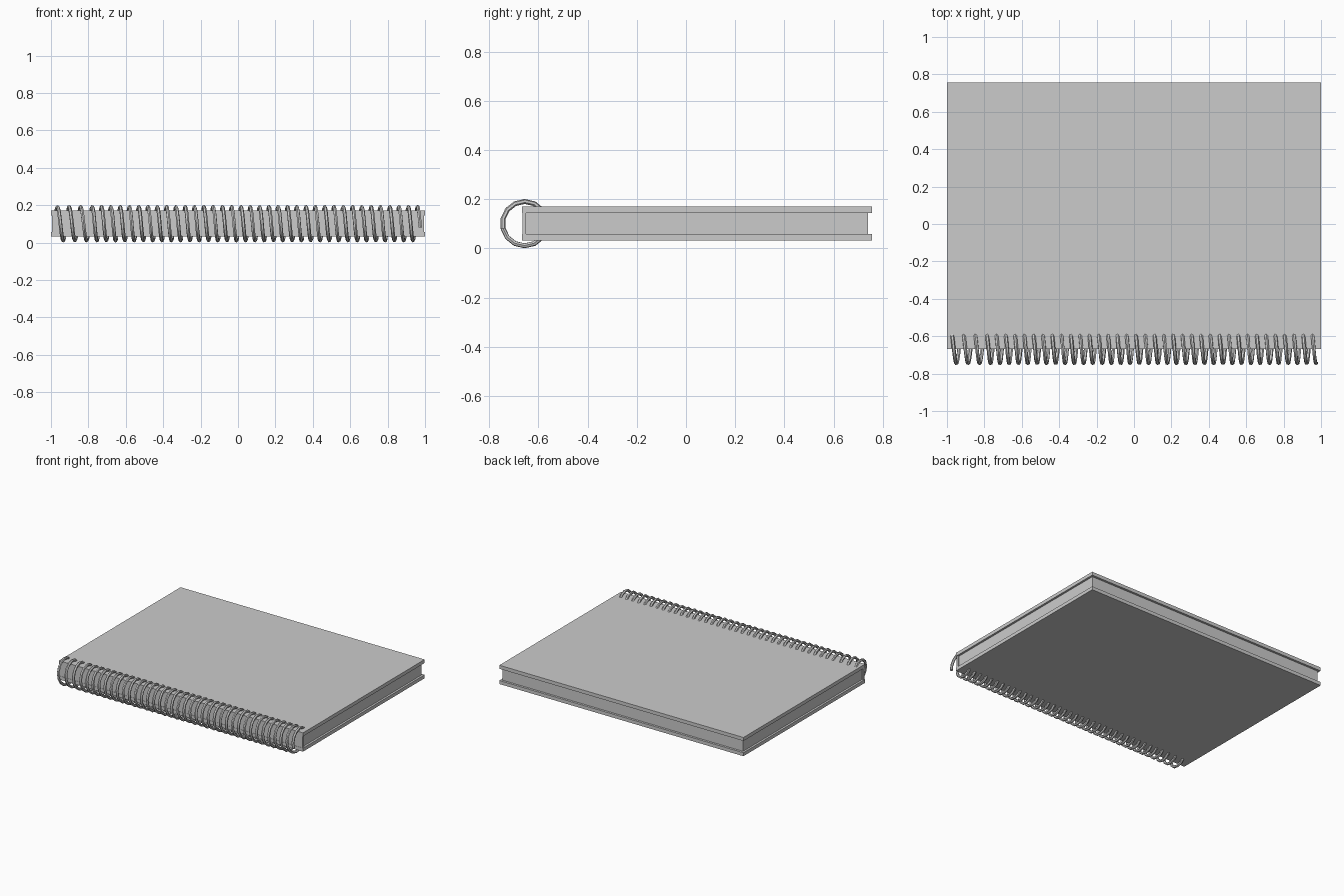
import bpy
import math

if "Cube" in bpy.data.objects:
    bpy.data.objects.remove(bpy.data.objects["Cube"])


def box(name, x0, x1, y0, y1, z0, z1):
    bpy.ops.mesh.primitive_cube_add(size=1, location=((x0 + x1) / 2, (y0 + y1) / 2, (z0 + z1) / 2))
    ob = bpy.context.object
    ob.name = name
    ob.scale = (x1 - x0, y1 - y0, z1 - z0)
    bpy.ops.object.transform_apply(location=False, rotation=False, scale=True)
    return ob


# Covers, page block and the narrow strip behind the coil
box("bottom_cover", -1, 1, -0.667, 0.756, 0.032, 0.058)
box("top_cover", -1, 1, -0.667, 0.756, 0.145, 0.171)
box("pages", -0.985, 0.985, -0.651, 0.74, 0.058, 0.145)
box("spine_strip", -0.995, 0.995, -0.665, -0.651, 0.058, 0.145)

# Coil binding: a faceted helix, wider pitch over the first three turns
SEGS = 14
RADIUS, WIRE = 0.090, 0.010
CENTRE_Y, CENTRE_Z = -0.656, 0.101
points = []
for i in range(int(-0.2 * SEGS), int(38.3 * SEGS) + 1):
    turn = i / SEGS
    x = -0.965 + 0.062 * min(turn, 3) + 0.0497 * max(turn - 3, 0)
    a = math.pi / 2 + 2 * math.pi * turn
    points.append((x, CENTRE_Y + RADIUS * math.cos(a), CENTRE_Z + RADIUS * math.sin(a)))

curve = bpy.data.curves.new("coil_binding", 'CURVE')
curve.dimensions = '3D'
curve.bevel_depth = WIRE
curve.bevel_resolution = 1
curve.use_fill_caps = True
spline = curve.splines.new('POLY')
spline.points.add(len(points) - 1)
for p, co in zip(spline.points, points):
    p.co = (*co, 1)
coil = bpy.data.objects.new("coil_binding", curve)
bpy.context.collection.objects.link(coil)

# Turn the wire into a mesh
bpy.ops.object.select_all(action='DESELECT')
coil.select_set(True)
bpy.context.view_layer.objects.active = coil
bpy.ops.object.convert(target='MESH')
bpy.ops.object.shade_smooth_by_angle()
